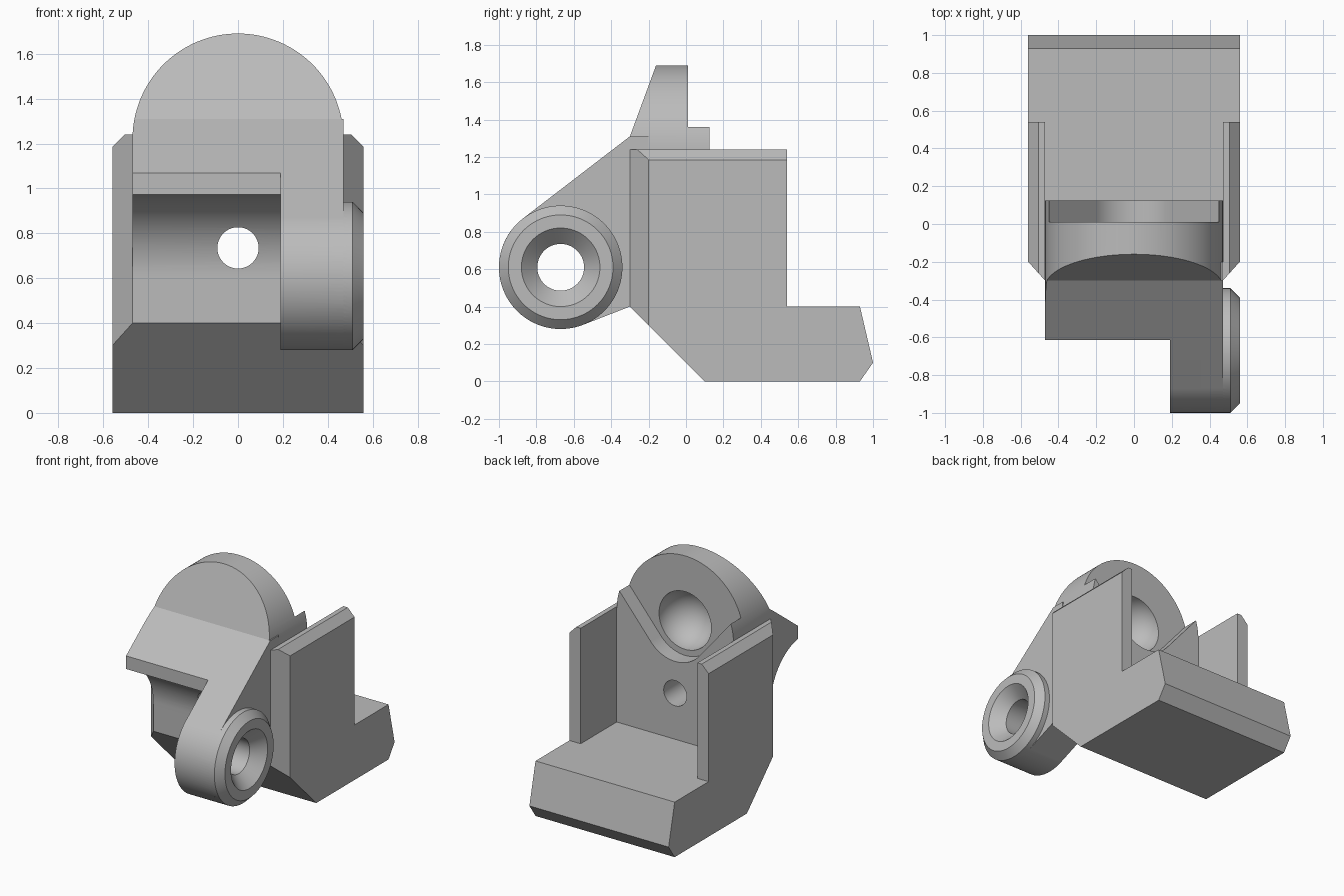
import bpy, bmesh
from math import sin, cos, pi, radians, atan2, acos, hypot
from mathutils import Vector

cube = bpy.data.objects.get("Cube")
if cube:
    bpy.data.objects.remove(cube)

grey = bpy.data.materials.new("plain_grey")
grey.use_nodes = True
colour = (0.5, 0.5, 0.5, 1)
grey.diffuse_color = colour
grey.node_tree.nodes["Principled BSDF"].inputs["Base Color"].default_value = colour

# Key dimensions
HALF, INNER = 0.56, 0.47          # outer and inner half widths
EYE, EYE_R = (-0.67, 0.61), 0.33  # hinge eye centre (y, z) and radius
HEAD_Z = 1.22                     # centre of the round head
ARM_X = 0.19                      # inner side of the hinge arm


def finish(name, bm):
    bmesh.ops.recalc_face_normals(bm, faces=bm.faces)
    mesh = bpy.data.meshes.new(name)
    bm.to_mesh(mesh)
    bm.free()
    mesh.materials.append(grey)
    ob = bpy.data.objects.new(name, mesh)
    bpy.context.collection.objects.link(ob)
    return ob


def prism(name, profile, axis, lo, hi):
    """Extrude a 2D outline along one axis; the outline uses the other two in order."""
    bm = bmesh.new()

    def point(p, d):
        v = list(p)
        v.insert("xyz".index(axis), d)
        return bm.verts.new(v)

    face = bm.faces.new([point(p, lo) for p in profile])
    move = Vector([hi - lo if a == axis else 0 for a in "xyz"])
    ext = bmesh.ops.extrude_face_region(bm, geom=[face], use_keep_orig=True)
    bmesh.ops.translate(bm, verts=[g for g in ext["geom"] if isinstance(g, bmesh.types.BMVert)], vec=move)
    return finish(name, bm)


def arc(centre, r, start, end, n=48):
    angles = [start + (end - start) * i / n for i in range(n + 1)]
    return [(centre[0] + r * cos(a), centre[1] + r * sin(a)) for a in angles]


def lathe_x(name, rings, n=96):
    """Capped solid of revolution around the hinge axis from (x, radius) pairs."""
    bm = bmesh.new()
    loops = [[bm.verts.new((x, *p)) for p in arc(EYE, r, 0, 2 * pi, n)[:-1]] for x, r in rings]
    for a, b in zip(loops, loops[1:]):
        for i in range(n):
            j = (i + 1) % n
            bm.faces.new((a[i], a[j], b[j], b[i]))
    bm.faces.new(loops[0])
    bm.faces.new(loops[-1])
    return finish(name, bm)


def combine(target, tool, operation):
    mod = target.modifiers.new(operation.lower(), "BOOLEAN")
    mod.operation, mod.solver, mod.object = operation, "EXACT", tool
    bpy.context.view_layer.objects.active = target
    bpy.ops.object.modifier_apply(modifier=mod.name)
    bpy.data.objects.remove(tool)


def tangent_angle(p, side):
    """Angle on the eye circle where a line from p touches it."""
    dy, dz = p[0] - EYE[0], p[1] - EYE[1]
    return atan2(dz, dy) + side * acos(EYE_R / hypot(dy, dz))


# Frame: foot and two side walls, with chamfered front and top corners
body = prism("hinge_bracket", [(-0.3, 0.4), (0.1, 0), (0.93, 0), (1, 0.1), (0.93, 0.4),
                               (0.54, 0.4), (0.54, 1.24), (-0.3, 1.24)], "x", -HALF, HALF)
plan = [(-HALF, -0.2), (-INNER, -0.3), (INNER, -0.3), (HALF, -0.2), (HALF, 1.1), (-HALF, 1.1)]
combine(body, prism("plan", plan, "z", -0.1, 1.5), "INTERSECT")
front = [(-HALF, -0.1), (HALF, -0.1), (HALF, 1.185), (0.505, 1.24), (-0.505, 1.24), (-HALF, 1.185)]
combine(body, prism("front", front, "y", -0.5, 1.2), "INTERSECT")
channel = [(-INNER, 0.4), (INNER, 0.4), (INNER, 1.5), (-INNER, 1.5)]
combine(body, prism("channel", channel, "y", -0.5, 0.7), "DIFFERENCE")

# Head: back wall, sloped front and a clearance curve round the hinge axis
shoulder, heel = (-0.3, 1.31), (-0.3, 0.4)
top_touch = tangent_angle(shoulder, 1)
low_touch = tangent_angle(heel, -1) + 2 * pi
touch = arc(EYE, EYE_R, top_touch, low_touch)
slope = (shoulder[1] - touch[0][1]) / (shoulder[0] - touch[0][0])
LIP_Y, CLEAR_R = -0.615, 0.367
lip = (LIP_Y, shoulder[1] + slope * (LIP_Y - shoulder[0]))
clearance = arc(EYE, CLEAR_R, acos((LIP_Y - EYE[0]) / CLEAR_R), 0, 32)
head = prism("head", [(0.125, 0.4), (0.125, 1.36), (0.01, 1.36), (0.01, 1.69), (-0.16, 1.69),
                      shoulder, lip] + clearance + [heel], "x", -INNER, INNER)
outline = [(-INNER, 0.3), (INNER, 0.3)] + arc((0, HEAD_Z), INNER, 0, pi, 64)
combine(head, prism("outline", outline, "y", -1.2, 0.5), "INTERSECT")

# Rounded V recess behind the head
V, R = radians(50), 0.254
recess = arc((0, HEAD_Z), R, -pi / 2 - V, -pi / 2 + V, 32)
recess = ([(recess[0][0] - 0.8 * cos(V), recess[0][1] + 0.8 * sin(V))] + recess
          + [(recess[-1][0] + 0.8 * cos(V), recess[-1][1] + 0.8 * sin(V))])
combine(head, prism("recess", recess, "y", 0.01, 0.3), "DIFFERENCE")

# Spherical socket in the back of the head
bm = bmesh.new()
bmesh.ops.create_uvsphere(bm, u_segments=64, v_segments=32, radius=0.21)
bmesh.ops.translate(bm, verts=bm.verts, vec=(0, 0.01, HEAD_Z))
combine(head, finish("socket", bm), "DIFFERENCE")

# Hinge arm with a chamfered boss
arm = prism("arm", [(-0.2, 0.4), (-0.2, 1.31), shoulder] + touch + [heel], "x", ARM_X, INNER)
combine(head, arm, "UNION")
combine(head, lathe_x("boss", [(INNER, EYE_R), (0.51, EYE_R), (HALF, 0.28)]), "UNION")
combine(body, head, "UNION")

# Countersunk hinge bore and the round hole through the back wall
bore = lathe_x("bore", [(0, 0.125), (0.475, 0.125), (HALF, 0.21), (0.6, 0.25)])
combine(body, bore, "DIFFERENCE")
pin = arc((0, 0.735), 0.092, 0, 2 * pi, 64)[:-1]
combine(body, prism("pin_hole", pin, "y", -0.5, 0.3), "DIFFERENCE")

# Smooth curves, crisp edges
bpy.ops.object.select_all(action="DESELECT")
body.select_set(True)
bpy.context.view_layer.objects.active = body
bpy.ops.object.shade_smooth_by_angle(angle=radians(15))
weighted = body.modifiers.new("weighted_normals", "WEIGHTED_NORMAL")
weighted.keep_sharp = True
